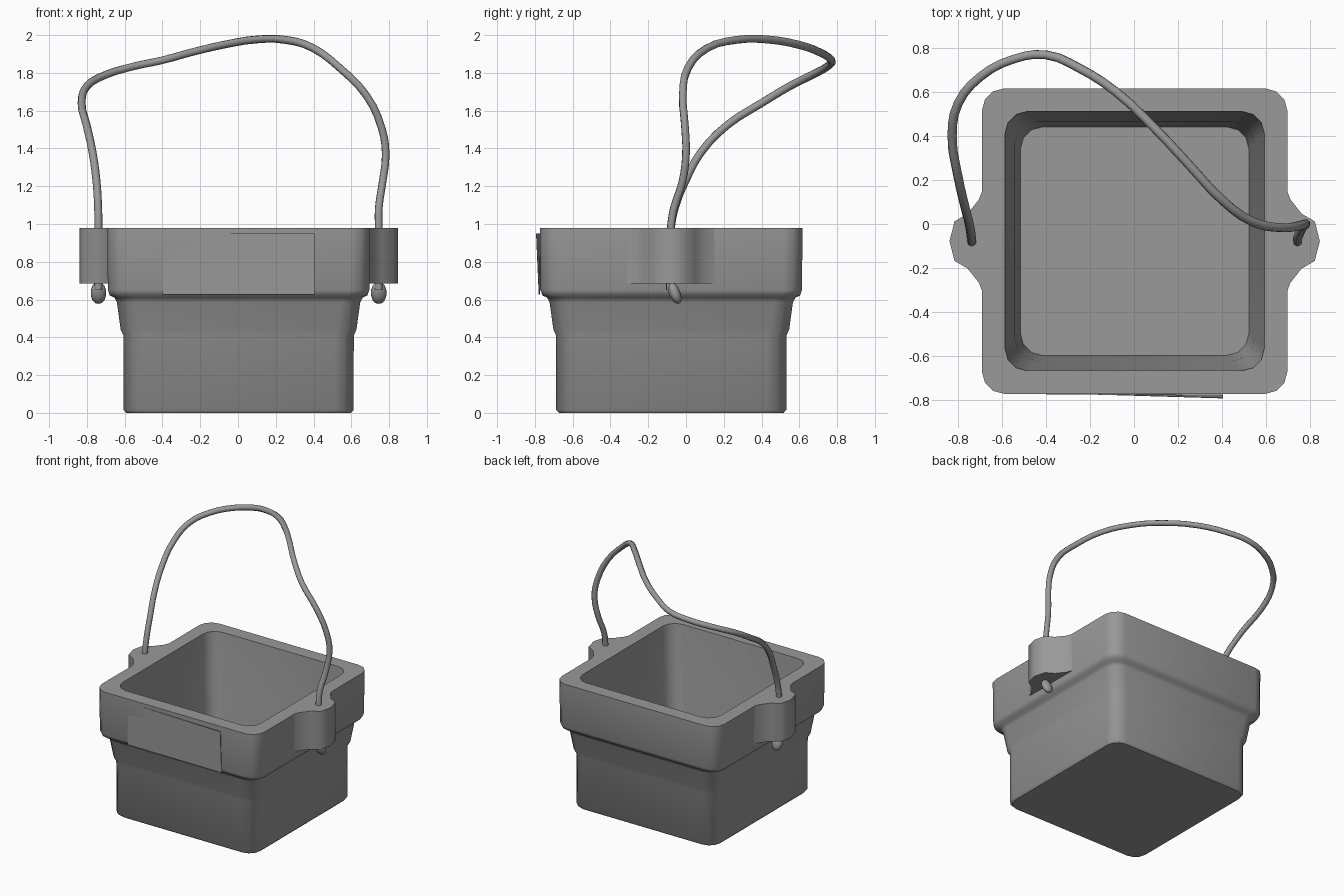
import bpy, bmesh, math
from mathutils import Vector, Matrix

if "Cube" in bpy.data.objects:
    bpy.data.objects.remove(bpy.data.objects["Cube"])

CX, CY = 0.003, -0.078  # bucket centre

grey = bpy.data.materials.new("dark_grey")
grey.diffuse_color = (0.32, 0.32, 0.32, 1)
grey.use_nodes = True
grey.node_tree.nodes["Principled BSDF"].inputs["Base Color"].default_value = grey.diffuse_color


def smooth(ob, angle):
    bpy.ops.object.select_all(action='DESELECT')
    ob.select_set(True)
    bpy.context.view_layer.objects.active = ob
    bpy.ops.object.shade_smooth_by_angle(angle=math.radians(angle))


def finish(name, bm, angle=45):
    bmesh.ops.recalc_face_normals(bm, faces=bm.faces)
    me = bpy.data.meshes.new(name)
    bm.to_mesh(me)
    bm.free()
    me.materials.append(grey)
    ob = bpy.data.objects.new(name, me)
    bpy.context.collection.objects.link(ob)
    smooth(ob, angle)
    return ob


def rounded_square(half, r, z, segs=3):
    pts = []
    for q, (sx, sy) in enumerate([(1, 1), (-1, 1), (-1, -1), (1, -1)]):
        for i in range(segs + 1):
            a = (q + i / segs) * math.pi / 2
            pts.append((CX + sx * (half - r) + r * math.cos(a),
                        CY + sy * (half - r) + r * math.sin(a), z))
    return pts


# bucket: outside from the base up, over the rim and down the inside
profile = [(0.595, 0.0, 0.09), (0.609, 0.016, 0.1), (0.610, 0.41, 0.1),
           (0.624, 0.44, 0.1), (0.644, 0.585, 0.1), (0.657, 0.61, 0.1),
           (0.682, 0.622, 0.1), (0.692, 0.65, 0.1), (0.695, 0.98, 0.1),
           (0.590, 0.98, 0.1), (0.565, 0.60, 0.1), (0.545, 0.43, 0.1),
           (0.52, 0.06, 0.1)]
bm = bmesh.new()
rings = [[bm.verts.new(p) for p in rounded_square(h, r, z)] for h, z, r in profile]
for a, b in zip(rings, rings[1:]):
    n = len(a)
    for i in range(n):
        j = (i + 1) % n
        bm.faces.new((a[i], a[j], b[j], b[i]))
bm.faces.new(rings[0])
bm.faces.new(rings[-1])
finish("bucket", bm)

# side lugs that hold the rope
half_lug = [(0.686, 0.25), (0.709, 0.19), (0.76, 0.125), (0.82, 0.09), (0.843, 0.0)]
outline = half_lug + [(x, -y) for x, y in reversed(half_lug[:-1])]
for side, label in ((1, "right"), (-1, "left")):
    bm = bmesh.new()
    f = bm.faces.new([bm.verts.new((CX + side * x, CY + y, 0.685)) for x, y in outline])
    top = bmesh.ops.extrude_face_region(bm, geom=[f])["geom"]
    bmesh.ops.translate(bm, vec=(0, 0, 0.295),
                        verts=[v for v in top if isinstance(v, bmesh.types.BMVert)])
    finish(f"{label}_lug", bm, 50)

    # knot under the lug
    bm = bmesh.new()
    m = (Matrix.Translation((CX + side * 0.742, -0.06, 0.635))
         @ Matrix.Rotation(math.radians(22), 4, 'X')
         @ Matrix.Diagonal((0.043, 0.03, 0.062, 1)))
    bmesh.ops.create_uvsphere(bm, u_segments=10, v_segments=7, radius=1, matrix=m)
    finish(f"{label}_knot", bm, 60)

# thin peeling label on the front, its top left corner sunk into the rim
bm = bmesh.new()
bmesh.ops.create_cube(bm, size=2)
for v in bm.verts:
    u, w = (v.co.x + 1) / 2, (v.co.z + 1) / 2
    bottom = -0.774 - 0.004 * u
    upper = -0.768 - 0.024 * u
    y = bottom + (upper - bottom) * w + 0.002 * v.co.y
    v.co = Vector((-0.40 + 0.805 * u, y, 0.628 + 0.322 * w))
finish("front_label", bm, 30)

# rope handle
path = [(-0.739, -0.085, 0.65), (-0.739, -0.08, 0.98), (-0.741, -0.055, 1.10),
        (-0.75, 0.0, 1.235), (-0.77, 0.08, 1.38), (-0.802, 0.22, 1.525),
        (-0.828, 0.40, 1.64), (-0.80, 0.55, 1.73), (-0.70, 0.67, 1.79),
        (-0.55, 0.75, 1.835), (-0.40, 0.77, 1.867), (-0.25, 0.71, 1.908),
        (-0.08, 0.60, 1.948), (0.10, 0.43, 1.977), (0.25, 0.27, 1.975),
        (0.40, 0.11, 1.93), (0.54, 0.01, 1.825), (0.68, -0.017, 1.68),
        (0.76, -0.005, 1.51), (0.782, 0.0, 1.37), (0.765, -0.02, 1.22),
        (0.745, -0.065, 1.08), (0.745, -0.08, 0.98), (0.745, -0.085, 0.65)]
cu = bpy.data.curves.new("rope_handle", 'CURVE')
cu.dimensions = '3D'
cu.bevel_depth = 0.021
cu.bevel_resolution = 2
cu.resolution_u = 3
cu.use_fill_caps = True
cu.materials.append(grey)
sp = cu.splines.new('BEZIER')
sp.bezier_points.add(len(path) - 1)
for bp, co in zip(sp.bezier_points, path):
    bp.co = co
    bp.handle_left_type = bp.handle_right_type = 'AUTO'
rope = bpy.data.objects.new("rope_handle", cu)
bpy.context.collection.objects.link(rope)
bpy.ops.object.select_all(action='DESELECT')
rope.select_set(True)
bpy.context.view_layer.objects.active = rope
bpy.ops.object.convert(target='MESH')
smooth(bpy.context.view_layer.objects.active, 60)
